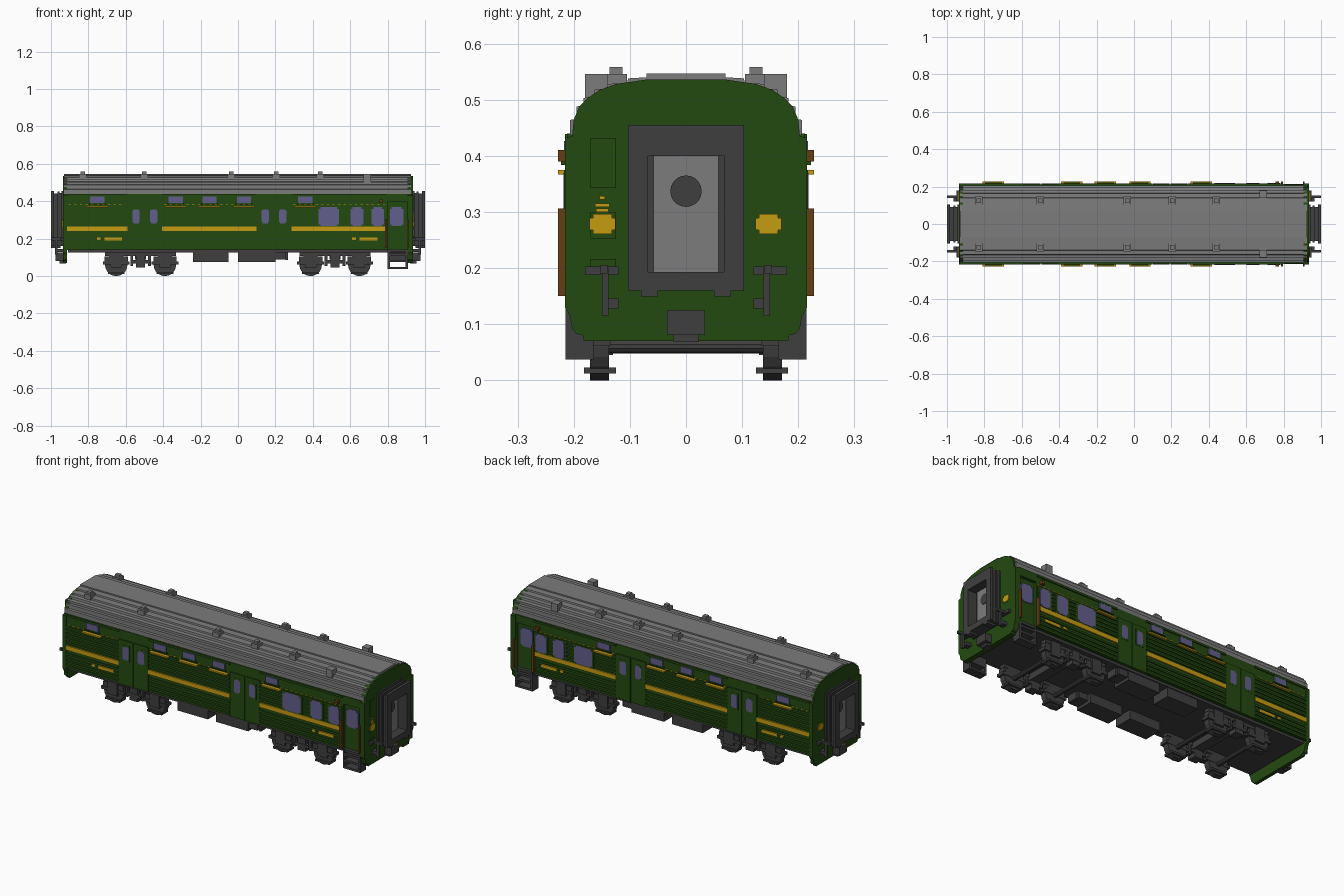
import bpy, bmesh, math
from mathutils import Matrix, Vector

cube = bpy.data.objects.get("Cube")
if cube:
    bpy.data.objects.remove(cube, do_unlink=True)


def material(name, rgb):
    lin = [((c / 255 + 0.055) / 1.055) ** 2.4 if c > 10 else c / 255 / 12.92 for c in rgb]
    m = bpy.data.materials.new(name)
    m.use_nodes = True
    m.diffuse_color = (*lin, 1)
    m.node_tree.nodes["Principled BSDF"].inputs["Base Color"].default_value = (*lin, 1)
    return m


GREEN = material("dark_green", (36, 74, 17))
GREY = material("roof_grey", (124, 124, 124))
DARK = material("dark_grey", (63, 63, 63))
YELLOW = material("yellow", (198, 156, 18))
BROWN = material("brown", (98, 62, 20))
GLASS = material("window_blue", (98, 95, 140))


def finish(name, bm, mat):
    bmesh.ops.recalc_face_normals(bm, faces=bm.faces)
    me = bpy.data.meshes.new(name)
    bm.to_mesh(me)
    bm.free()
    me.materials.append(mat)
    ob = bpy.data.objects.new(name, me)
    bpy.context.collection.objects.link(ob)
    return ob


def add_box(bm, x0, x1, y0, y1, z0, z1):
    mat = Matrix.Translation(((x0 + x1) / 2, (y0 + y1) / 2, (z0 + z1) / 2))
    mat = mat @ Matrix.Diagonal((abs(x1 - x0), abs(y1 - y0), abs(z1 - z0), 1))
    bmesh.ops.create_cube(bm, size=1, matrix=mat)


def boxes(name, items, mat, both_sides=False, both_ends=False):
    """One object from boxes (x0, x1, y0, y1, z0, z1), optionally mirrored in y and x."""
    bm = bmesh.new()
    for x0, x1, y0, y1, z0, z1 in items:
        for sy in (1, -1) if both_sides else (1,):
            for sx in (1, -1) if both_ends else (1,):
                add_box(bm, x0 * sx, x1 * sx, y0 * sy, y1 * sy, z0, z1)
    return finish(name, bm, mat)


def prism(name, half, spans, mat):
    """Extrude a mirrored (y, z) half outline along x."""
    bm = bmesh.new()
    outline = half + [(-y, z) for y, z in reversed(half)]
    for x0, x1 in spans:
        face = bm.faces.new([bm.verts.new((x0, y, z)) for y, z in outline])
        ext = bmesh.ops.extrude_face_region(bm, geom=[face])
        verts = [v for v in ext["geom"] if isinstance(v, bmesh.types.BMVert)]
        bmesh.ops.translate(bm, verts=verts, vec=Vector((x1 - x0, 0, 0)))
    return finish(name, bm, mat)


def discs(name, items, mat, axis="Y", sides=20):
    """Cylinders (x, y, z, radius, length) along an axis."""
    bm = bmesh.new()
    rot = Matrix.Rotation(math.pi / 2, 4, "X" if axis == "Y" else "Y")
    for x, y, z, r, d in items:
        bmesh.ops.create_cone(bm, cap_ends=True, segments=sides, radius1=r, radius2=r,
                              depth=d, matrix=Matrix.Translation((x, y, z)) @ rot)
    return finish(name, bm, mat)


# Body shell, with a narrower entrance section near the right end
boxes("body", [(-0.925, 0.80, -0.21, 0.21, 0.14, 0.44)], GREEN)
boxes("entrance_section", [(0.80, 0.91, -0.195, 0.195, 0.14, 0.44),
                           (0.80, 0.91, -0.212, 0.212, 0.395, 0.44)], GREEN)
boxes("floor_pan", [(-0.91, 0.91, -0.2, 0.2, 0.125, 0.14)], DARK)

# End walls that hang below the floor
end_outline = [(0.182, 0.07), (0.184, 0.08), (0.195, 0.083), (0.203, 0.092), (0.207, 0.115),
               (0.216, 0.13), (0.216, 0.432), (0.203, 0.435), (0.2, 0.465), (0.19, 0.488),
               (0.175, 0.503), (0.155, 0.517), (0.125, 0.528), (0.07, 0.536)]
prism("end_walls", end_outline, [(0.905, 0.935), (-0.935, -0.915)], GREEN)

# Stepped roof
roof_outline = [(0.207, 0.437), (0.207, 0.464), (0.195, 0.466), (0.195, 0.488), (0.183, 0.49),
                (0.183, 0.503), (0.165, 0.506), (0.163, 0.518), (0.142, 0.52), (0.14, 0.528),
                (0.105, 0.53), (0.103, 0.538), (0.07, 0.54), (0.07, 0.547)]
prism("roof", roof_outline, [(-0.93, 0.926)], GREY)

# Roof vents
vents = []
for x in (-0.83, -0.5, -0.035, 0.205, 0.44):
    vents += [(x - 0.02, x + 0.02, 0.105, 0.147, 0.51, 0.546),
              (x - 0.012, x + 0.012, 0.113, 0.136, 0.54, 0.558)]
vents.append((0.67, 0.71, 0.14, 0.18, 0.49, 0.546))
boxes("roof_vents", vents, GREY, both_sides=True)

# Corrugation ribs between the doors
sections = [(-0.915, -0.59), (-0.405, 0.10), (0.285, 0.795)]
rib_heights = (0.143, 0.165, 0.187, 0.212, 0.275, 0.297, 0.319, 0.341, 0.363, 0.428)
boxes("side_ribs", [(a, b, 0.208, 0.216, z, z + 0.011)
                    for a, b in sections for z in rib_heights], GREEN, True)

# Yellow waist stripe and painted plates
boxes("waist_stripe", [(a, b, 0.208, 0.217, 0.24, 0.265) for a, b in sections], YELLOW, True)
boxes("side_plates", [(-0.715, -0.62, 0.209, 0.2175, 0.189, 0.206), (-0.755, -0.735, 0.209, 0.2175, 0.192, 0.206),
                      (0.65, 0.745, 0.209, 0.2175, 0.189, 0.206), (0.61, 0.63, 0.209, 0.2175, 0.192, 0.206)],
      YELLOW, True)

# Dashed line below the upper windows
dashes = []
for a, b in sections:
    for i in range(int((b - a) / 0.03)):
        x = a + 0.01 + 0.03 * i
        dashes.append((x, x + 0.012, 0.208, 0.2145, 0.38, 0.384))
boxes("dashed_line", dashes, YELLOW, True)

# Small upper windows with sills
small = [-0.752, -0.333, -0.153, 0.032, 0.36]
boxes("upper_windows", [(x - 0.038, x + 0.038, 0.209, 0.2175, 0.391, 0.426) for x in small], GLASS, True)
boxes("upper_window_sills", [(x - 0.057, x + 0.057, 0.209, 0.228, 0.367, 0.375) for x in small], YELLOW, True)
boxes("upper_window_ledges", [(x - 0.045, x + 0.045, 0.209, 0.223, 0.384, 0.39) for x in small], GREEN, True)
boxes("lamp_brackets", [(0.757, 0.775, 0.209, 0.228, 0.39, 0.41)], BROWN, True)

# Large windows: a glass cross shape gives the clipped corners
large = [(0.43, 0.54), (0.602, 0.67), (0.715, 0.78)]
glass = []
for a, b in large:
    glass += [(a, b, 0.209, 0.2185, 0.277, 0.36), (a + 0.01, b - 0.01, 0.209, 0.2185, 0.268, 0.37)]
glass += [(0.812, 0.885, 0.193, 0.2, 0.277, 0.36), (0.822, 0.875, 0.193, 0.2, 0.268, 0.37)]
boxes("large_windows", glass, GLASS, True)
boxes("large_window_frames", [(a - 0.01, b + 0.01, 0.209, 0.217, 0.266, 0.375) for a, b in large], GREEN, True)

# Sliding double doors with narrow windows
leaves, panes, gaps = [], [], []
for c in (-0.4975, 0.1925):
    for s in (-1, 1):
        leaves.append((c + s * 0.002, c + s * 0.092, 0.208, 0.216, 0.14, 0.388))
        panes += [(c + s * 0.028, c + s * 0.066, 0.212, 0.2175, 0.288, 0.35),
                  (c + s * 0.033, c + s * 0.061, 0.212, 0.2175, 0.282, 0.356)]
        gaps.append((c + s * 0.022, c + s * 0.072, 0.21, 0.2168, 0.274, 0.364))
boxes("door_leaves", leaves, GREEN, True)
boxes("door_window_frames", gaps, GREEN, True)
boxes("door_windows", panes, GLASS, True)

# Entrance handrails and steps
boxes("entrance_handrails", [(0.787, 0.797, 0.209, 0.228, 0.15, 0.306),
                             (0.904, 0.912, 0.209, 0.228, 0.15, 0.306)], BROWN, True)
steps = [(x, x + 0.012, 0.165, 0.215, 0.037, 0.14) for x in (0.80, 0.896)]
steps += [(0.80, 0.908, 0.165, 0.215, z, z + 0.012) for z in (0.037, 0.075, 0.108)]
steps += [(0.80, 0.908, 0.165, 0.172, 0.075, 0.14), (0.80, 0.908, 0.19, 0.213, 0.128, 0.142)]
boxes("entrance_steps", steps, DARK, True)

# Gangways: bellows frames around a recessed end door
frame = []
for x0, x1, w in ((0.93, 0.944, 0.103), (0.944, 0.955, 0.092), (0.955, 0.966, 0.1),
                  (0.966, 0.984, 0.09), (0.984, 1.0, 0.103)):
    top = 0.352 + w
    frame += [(x0, x1, 0.068, w, 0.16, top), (x0, x1, -0.068, -w, 0.16, top),
              (x0, x1, -0.068, 0.068, 0.40, top), (x0, x1, -0.068, 0.068, 0.16, 0.193)]
frame += [(0.95, 1.0, 0.05, 0.08, 0.149, 0.162), (0.95, 1.0, -0.05, -0.08, 0.149, 0.162),
          (0.93, 0.945, -0.068, 0.068, 0.193, 0.40)]
boxes("gangway_frames", frame, DARK, both_ends=True)
boxes("end_doors", [(0.94, 0.95, -0.058, 0.058, 0.193, 0.40)], GREY, both_ends=True)
discs("end_door_windows", [(s * 0.95, 0, 0.337, 0.028, 0.008) for s in (1, -1)], DARK, "X")

# Couplers, hoses and rails on the end walls
boxes("couplers", [(0.92, 0.975, -0.034, 0.034, 0.081, 0.125),
                   (0.92, 0.955, -0.022, 0.022, 0.068, 0.082)], DARK, both_ends=True)
boxes("end_rails", [(0.93, 0.95, 0.12, 0.18, 0.188, 0.203), (0.93, 1.0, 0.14, 0.152, 0.19, 0.205),
                    (0.965, 0.978, 0.138, 0.15, 0.115, 0.2), (0.93, 0.965, 0.12, 0.15, 0.128, 0.146)],
      DARK, True, True)
boxes("end_panels", [(0.934, 0.938, -0.17, -0.125, 0.343, 0.432), (0.934, 0.938, -0.17, -0.125, 0.253, 0.30),
                     (0.934, 0.938, -0.17, -0.125, 0.203, 0.216)], GREEN)

# Plain yellow plates on the end walls
plates = []
for y in (0.147, -0.149):
    plates += [(0.934, 0.941, y - 0.023, y + 0.023, 0.268, 0.289), (0.934, 0.941, y - 0.017, y + 0.017, 0.261, 0.296)]
plates += [(0.934, 0.941, -0.149 - w, -0.149 + w, z, z + 0.006)
           for w, z in ((0.011, 0.3), (0.013, 0.309), (0.005, 0.322))]
boxes("end_plates", plates, YELLOW, both_ends=True)

# Bogies: wheels, axles, side frames, axle boxes and bolsters
wheels, axles, frames = [], [], []
for c in (-0.521, 0.5185):
    for s in (-1, 1):
        x = c + s * 0.13
        axles.append((x, 0, 0.06, 0.012, 0.30))
        for y in (0.154, -0.154):
            wheels += [(x, y, 0.06, 0.06, 0.034)]
        frames += [(x - 0.072, x + 0.072, 0.135, 0.18, 0.062, 0.078),
                   (x - 0.062, x + 0.062, 0.14, 0.176, 0.078, 0.105),
                   (x - 0.03, x + 0.03, 0.14, 0.182, 0.045, 0.13),
                   (x - 0.045, x + 0.045, 0.125, 0.182, 0.012, 0.023)]
    frames += [(c - 0.19, c + 0.19, 0.14, 0.174, 0.108, 0.132),
               (c - 0.045, c + 0.045, 0.13, 0.182, 0.068, 0.085),
               (c - 0.025, c + 0.025, 0.13, 0.18, 0.045, 0.13),
               (c - 0.055, c - 0.04, 0.14, 0.175, 0.055, 0.11),
               (c + 0.04, c + 0.055, 0.14, 0.175, 0.055, 0.11),
               (c - 0.03, c + 0.03, 0.0, 0.16, 0.09, 0.13)]
discs("wheels", wheels, DARK)
discs("axles", axles, DARK, sides=10)
boxes("bogie_frames", frames, DARK, True)

# Equipment boxes under the floor
boxes("underfloor_boxes", [(-0.24, -0.05, 0.09, 0.195, 0.074, 0.13), (0.0, 0.2, 0.09, 0.195, 0.074, 0.13),
                           (0.2, 0.255, 0.11, 0.19, 0.09, 0.13), (0.255, 0.268, 0.12, 0.18, 0.085, 0.13)],
      DARK, True)
